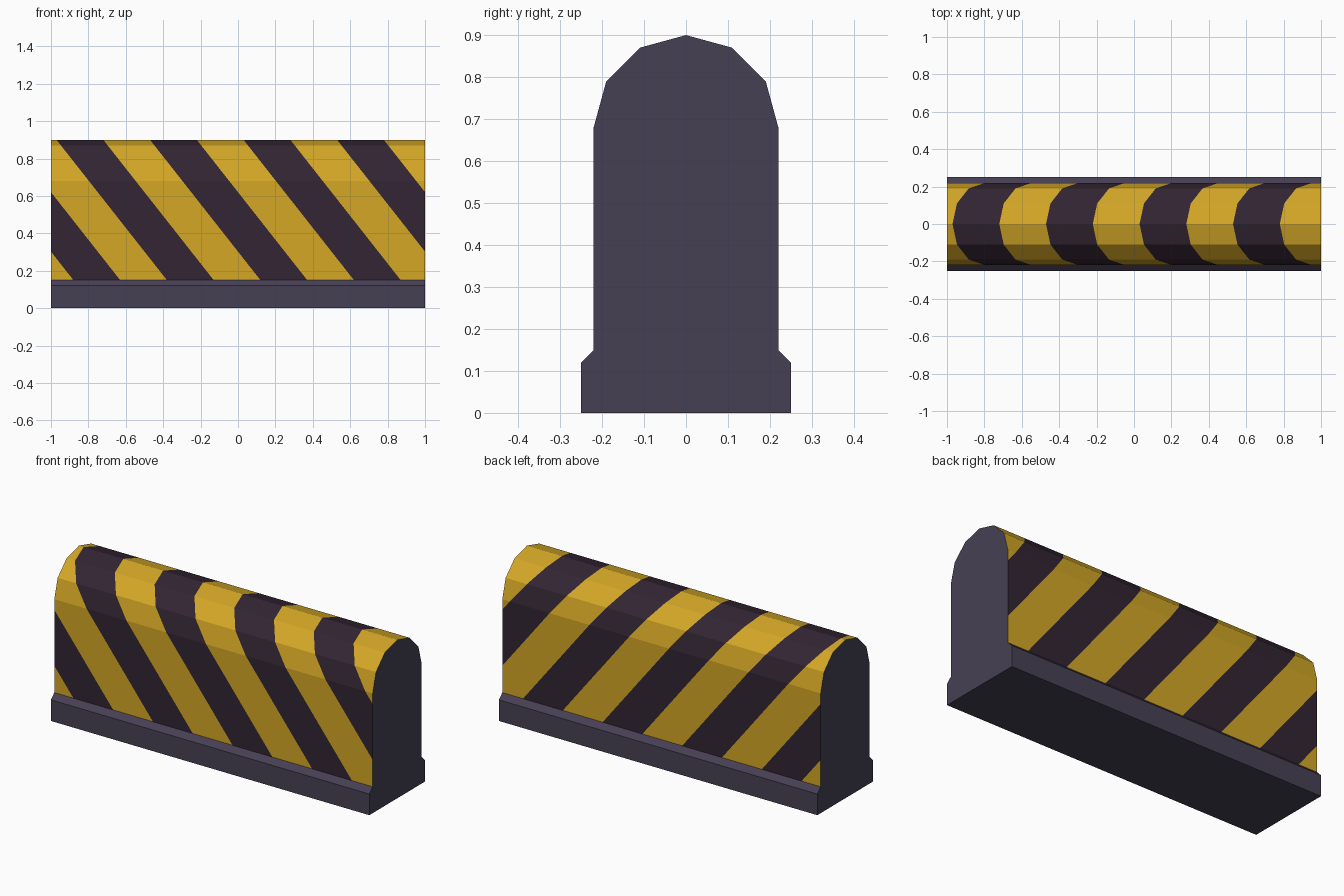
import bpy
import bmesh
from mathutils import Vector

cube = bpy.data.objects.get("Cube")
if cube:
    bpy.data.objects.remove(cube, do_unlink=True)

HALF_LENGTH = 1.0
SLANT = 0.787          # sideways shift of the stripes per unit of height
STRIPE_START = -0.262  # first edge of a dark stripe
STRIPE_WIDTH = 0.25


def material(name, rgb255):
    linear = [((c / 255 + 0.055) / 1.055) ** 2.4 for c in rgb255]
    mat = bpy.data.materials.new(name)
    mat.use_nodes = True
    mat.diffuse_color = (*linear, 1)
    mat.node_tree.nodes["Principled BSDF"].inputs["Base Color"].default_value = (*linear, 1)
    return mat


grey = material("slate grey", (70, 64, 84))
yellow = material("warning yellow", (212, 167, 38))
dark = material("dark plum", (50, 37, 50))


def prism(half_profile):
    """Extrude a mirrored (y, z) profile along x, with both ends capped."""
    mirrored = [(-y, z) for y, z in reversed(half_profile) if y > 0]
    bm = bmesh.new()
    ring = [bm.verts.new((-HALF_LENGTH, y, z)) for y, z in half_profile + mirrored]
    cap = bm.faces.new(ring)
    extruded = bmesh.ops.extrude_face_region(bm, geom=[cap], use_keep_orig=True)
    moved = [g for g in extruded["geom"] if isinstance(g, bmesh.types.BMVert)]
    bmesh.ops.translate(bm, verts=moved, vec=(2 * HALF_LENGTH, 0, 0))
    bmesh.ops.recalc_face_normals(bm, faces=bm.faces)
    return bm


def remove_flat(bm, sign):
    """Drop the hidden face where the two parts meet."""
    hidden = [f for f in bm.faces if f.normal.z * sign > 0.99]
    bmesh.ops.delete(bm, geom=hidden, context='FACES')


def finish(bm, name, materials):
    mesh = bpy.data.meshes.new(name)
    bm.to_mesh(mesh)
    bm.free()
    for mat in materials:
        mesh.materials.append(mat)
    obj = bpy.data.objects.new(name, mesh)
    bpy.context.collection.objects.link(obj)
    return obj


# Base plinth with chamfered upper edges
base = prism([(0.25, 0), (0.25, 0.12), (0.22, 0.15)])
remove_flat(base, 1)
finish(base, "base_plinth", [grey])

# Round-topped barrier wall
wall = prism([(0.22, 0.15), (0.22, 0.68), (0.19, 0.79), (0.11, 0.87), (0, 0.90)])
remove_flat(wall, -1)

# Cut the slanted stripe edges into the long sides only
normal = Vector((1, 0, SLANT))
for i in range(-4, 10):
    edge = STRIPE_START + i * STRIPE_WIDTH
    sides = [f for f in wall.faces if abs(f.normal.x) < 0.5]
    geom = sides + list({e for f in sides for e in f.edges}) + list({v for f in sides for v in f.verts})
    bmesh.ops.bisect_plane(wall, geom=geom, dist=1e-5,
                           plane_co=(edge, 0, 0), plane_no=normal)

# Grey ends, alternating dark and yellow bands on the sides
wall.normal_update()
for f in wall.faces:
    if abs(f.normal.x) > 0.5:
        f.material_index = 0
    else:
        band = (f.calc_center_median().dot(normal) - STRIPE_START) // STRIPE_WIDTH
        f.material_index = 2 if band % 2 == 0 else 1
finish(wall, "striped_wall", [grey, yellow, dark])
